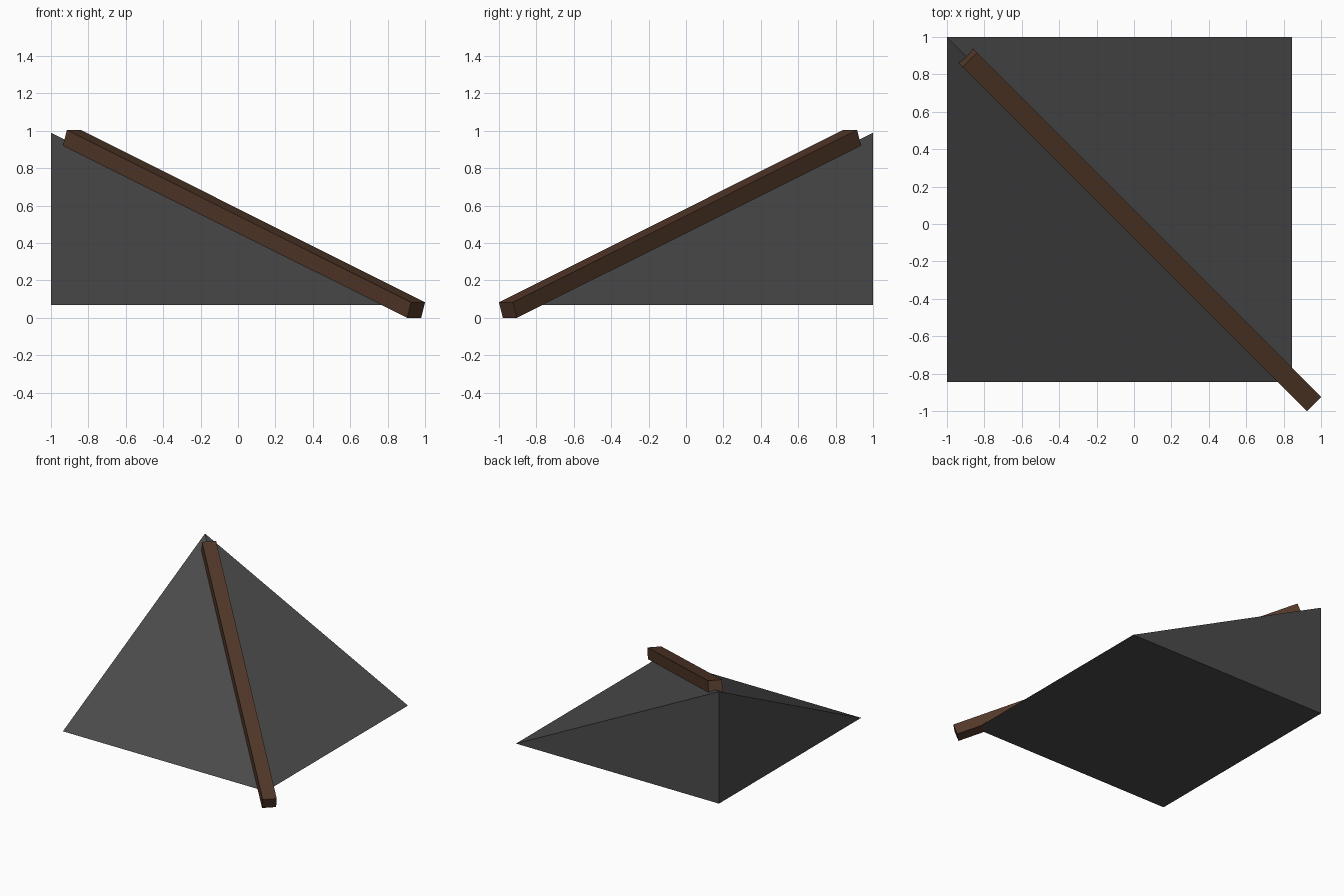
import bpy
import bmesh
from mathutils import Matrix, Vector

cube = bpy.data.objects.get("Cube")
if cube:
    bpy.data.objects.remove(cube, do_unlink=True)


def make_material(name, color):
    mat = bpy.data.materials.new(name)
    mat.use_nodes = True
    mat.diffuse_color = color
    bsdf = next(n for n in mat.node_tree.nodes if n.type == 'BSDF_PRINCIPLED')
    bsdf.inputs["Base Color"].default_value = color
    bsdf.inputs["Roughness"].default_value = 0.9
    return mat


def add_object(name, bm, mat):
    bmesh.ops.recalc_face_normals(bm, faces=bm.faces)
    mesh = bpy.data.meshes.new(name)
    bm.to_mesh(mesh)
    bm.free()
    mesh.materials.append(mat)
    obj = bpy.data.objects.new(name, mesh)
    bpy.context.collection.objects.link(obj)
    return obj


slate = make_material("dark slate", (0.07, 0.07, 0.07, 1))
wood = make_material("brown wood", (0.085, 0.04, 0.022, 1))

# Roof corner: square base with the peak above the back corner
near, far, eave, peak = -1.0, 0.845, 0.07, 0.99
bm = bmesh.new()
base = [bm.verts.new((x, y, eave)) for x, y in
        ((near, -near), (far, -near), (far, -far), (near, -far))]
tip = bm.verts.new((near, -near, peak))
bm.faces.new(base)
for i, corner in enumerate(base):
    bm.faces.new((corner, base[(i + 1) % 4], tip))
add_object("roof_corner", bm, slate)

# Ridge beam: a square-cut timber lying along the diagonal hip
width, height = 0.106, 0.088
low = Vector((0.9625, -0.9625, 0.083))
high = Vector((-0.8775, 0.8775, 1.005))
along = (low - high).normalized()
across = Vector((1, 1, 0)).normalized()
up = along.cross(across)
if up.z < 0:
    up.negate()
center = (low + high) / 2 - up * height / 2
axes = Matrix((along, across, up)).transposed().to_4x4()
size = Matrix.Diagonal(((low - high).length, width, height, 1))
bm = bmesh.new()
bmesh.ops.create_cube(bm, size=1, matrix=Matrix.Translation(center) @ axes @ size)
add_object("ridge_beam", bm, wood)
